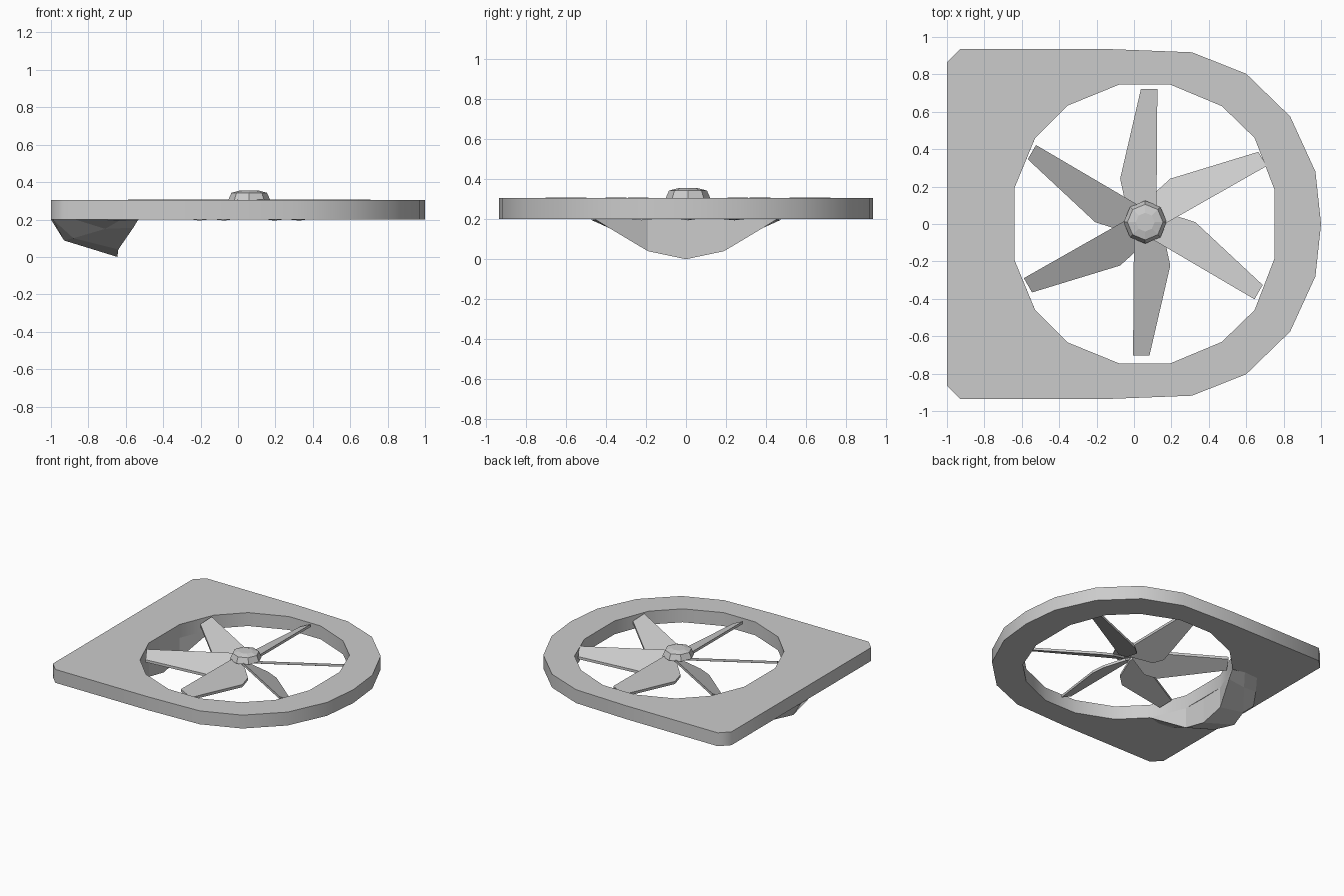
import bpy, bmesh, math
from mathutils import Matrix

if "Cube" in bpy.data.objects:
    bpy.data.objects.remove(bpy.data.objects["Cube"])

PLATE_LOW, PLATE_TOP = 0.2, 0.305
CX, CY = 0.06, 0.01


def mesh_object(name, verts, faces):
    bm = bmesh.new()
    vs = [bm.verts.new(v) for v in verts]
    for f in faces:
        bm.faces.new([vs[i] for i in f])
    bmesh.ops.remove_doubles(bm, verts=bm.verts, dist=0.0005)
    bmesh.ops.recalc_face_normals(bm, faces=bm.faces)
    me = bpy.data.meshes.new(name)
    bm.to_mesh(me)
    bm.free()
    ob = bpy.data.objects.new(name, me)
    bpy.context.collection.objects.link(ob)
    return ob


def mirror_y(half):
    """Close an outline given for y >= 0 by mirroring it."""
    return half + [(x, -y) for x, y in reversed(half) if y > 0]


def prism(name, bottom, top):
    n = len(bottom)
    sides = [(i, (i + 1) % n, n + (i + 1) % n, n + i) for i in range(n)]
    return mesh_object(name, bottom + top,
                       [list(range(n))[::-1], list(range(n, 2 * n))] + sides)


# Housing plate: D-shaped outline with a 16-sided hole
outer = mirror_y([(-1, .865), (-.93, .935), (-.13, .935), (.31, .918),
                  (.6, .803), (.835, .575), (.97, .28), (1, 0)])
hole = mirror_y([(-.64, .19), (-.53, .457), (-.355, .633), (-.08, .745),
                 (.195, .745), (.47, .63), (.645, .46), (.75, .187)])
curve = bpy.data.curves.new("housing_plate", 'CURVE')
curve.dimensions = '2D'
curve.fill_mode = 'BOTH'
curve.extrude = (PLATE_TOP - PLATE_LOW) / 2
for loop in (outer, hole):
    sp = curve.splines.new('POLY')
    sp.points.add(len(loop) - 1)
    for p, (x, y) in zip(sp.points, loop):
        p.co = (x, y, 0, 1)
    sp.use_cyclic_u = True
plate = bpy.data.objects.new("housing_plate", curve)
plate.location.z = (PLATE_TOP + PLATE_LOW) / 2
bpy.context.collection.objects.link(plate)
bpy.context.view_layer.objects.active = plate
plate.select_set(True)
bpy.ops.object.convert(target='MESH')

# Scoop under the straight end: rows run from hole wall over the lip to the plate edge
half = [
    [(-.53, .457, .2), (-.535, .45, .197), (-.63, .475, .197), (-.75, .465, .2)],
    [(-.56, .384, .2), (-.56, .384, .156), (-.71, .37, .15), (-.87, .31, .2)],
    [(-.64, .19, .2), (-.64, .19, .04), (-.88, .16, .1), (-.99, .14, .2)],
    [(-.645, 0, .2), (-.645, 0, .0), (-.93, 0, .088), (-1, 0, .2)],
]
rows = half + [[(x, -y, z) for x, y, z in r] for r in half[-2::-1]]
verts = [v for r in rows for v in r]
faces = [(4 * i + j, 4 * i + j + 1, 4 * i + j + 5, 4 * i + j + 4)
         for i in range(len(rows) - 1) for j in range(3)]
ends = [(0, 1, 2, 3), tuple(range(len(verts) - 4, len(verts)))]
mesh_object("air_scoop", verts, faces + ends)

# Fan blades: tapered, pitched so the wide edge hangs lower
blade = [(.03, -.06), (.712, -.065), (.712, .023), (.232, .134), (.135, .113), (.03, 0)]
pitch = 0.47
for k in range(6):
    top = [(r, w, PLATE_TOP + .003 - pitch * (w + .065)) for r, w in blade]
    low = [(r, w, z - .02) for r, w, z in top]
    ob = prism(f"fan_blade_{k + 1}", low, top)
    ob.data.transform(Matrix.Translation((CX, CY, 0))
                      @ Matrix.Rotation(math.radians(30 + 60 * k), 4, 'Z'))

# Hub cap: low octagonal dome
N = 8
profile = [(.115, .298), (.095, .343), (.05, .355)]
verts = [(CX + r * math.cos(2 * math.pi * i / N), CY + r * math.sin(2 * math.pi * i / N), z)
         for r, z in profile for i in range(N)]
faces = [(j * N + i, j * N + (i + 1) % N, (j + 1) * N + (i + 1) % N, (j + 1) * N + i)
         for j in range(len(profile) - 1) for i in range(N)]
faces += [tuple(range(N))[::-1], tuple(range(2 * N, 3 * N))]
mesh_object("hub_cap", verts, faces)
